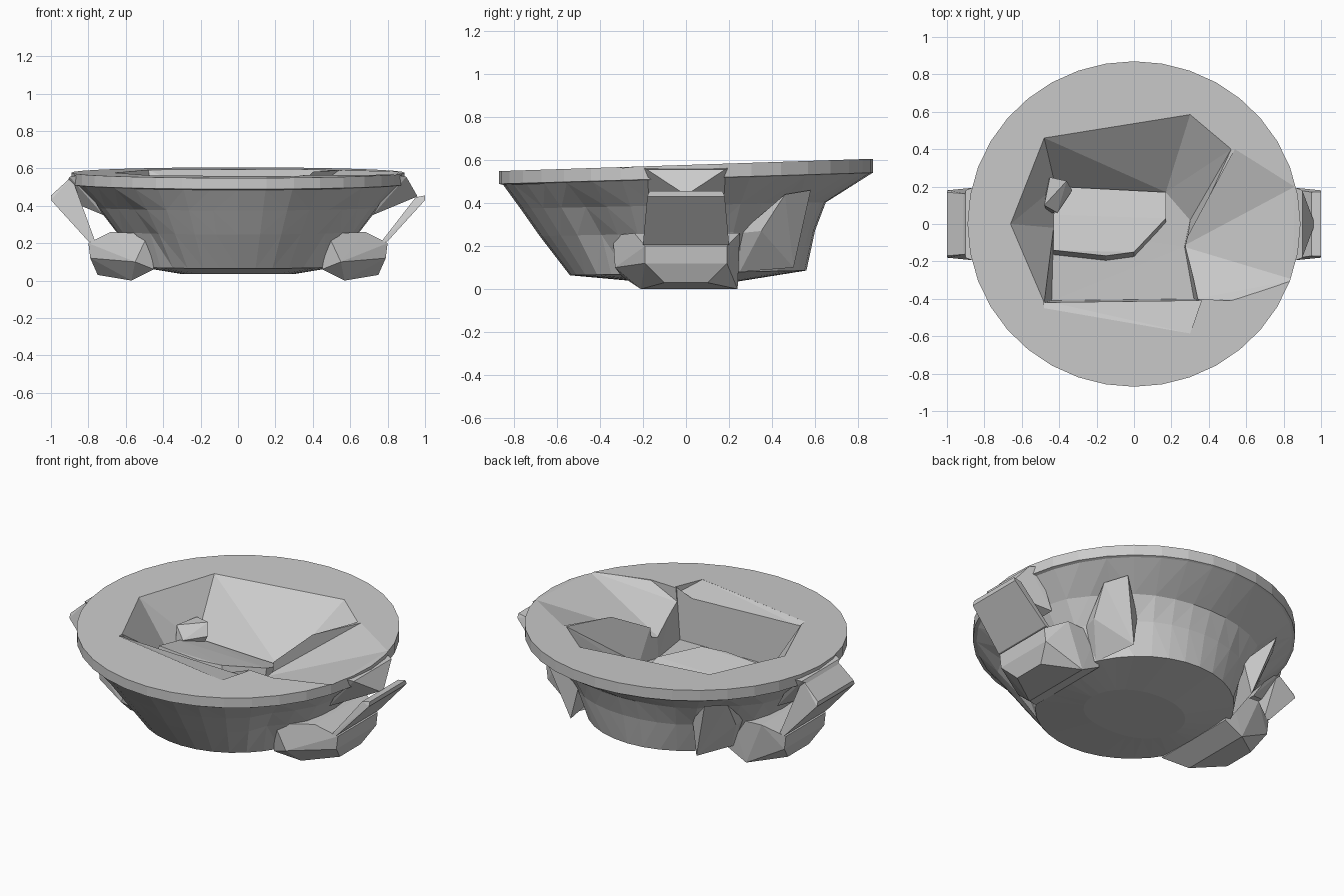
import bpy, bmesh
from math import sin, cos, tau, atan2, degrees

if "Cube" in bpy.data.objects:
    bpy.data.objects.remove(bpy.data.objects["Cube"])

N = 36


def finish(name, bm):
    bmesh.ops.recalc_face_normals(bm, faces=bm.faces)
    me = bpy.data.meshes.new(name)
    bm.to_mesh(me)
    bm.free()
    ob = bpy.data.objects.new(name, me)
    bpy.context.collection.objects.link(ob)
    return ob


def loft(name, rings):
    """Closed solid through rings with equal point counts."""
    bm = bmesh.new()
    vs = [[bm.verts.new(p) for p in r] for r in rings]
    n = len(vs[0])
    for a, b in zip(vs, vs[1:]):
        for i in range(n):
            j = (i + 1) % n
            bm.faces.new((a[i], a[j], b[j], b[i]))
    bm.faces.new(vs[0])
    bm.faces.new(vs[-1])
    bmesh.ops.triangulate(bm, faces=[f for f in bm.faces if len(f.verts) < N])
    return finish(name, bm)


def hull(name, pts):
    bm = bmesh.new()
    for p in pts:
        bm.verts.new(p)
    res = bmesh.ops.convex_hull(bm, input=bm.verts)
    junk = {v for v in res["geom_interior"] if isinstance(v, bmesh.types.BMVert)}
    bmesh.ops.delete(bm, geom=list(junk), context='VERTS')
    return finish(name, bm)


def carve(ob, cutter):
    cutter.hide_render = True
    cutter.hide_set(True)
    mod = ob.modifiers.new(cutter.name, 'BOOLEAN')
    mod.operation = 'DIFFERENCE'
    mod.object = cutter
    mod.solver = 'EXACT'


def rim_z(y):
    return 0.577 + 0.033 * y


def ring(front, side, back, z, tilt, notch=0.0):
    """Ring whose radius differs at front, sides and back, pinched on diagonals."""
    pts = []
    for i in range(N):
        a = tau * i / N
        s = sin(a)
        end = back if s > 0 else front
        r = side + (end - side) * s * s
        off = abs(abs(degrees(atan2(s, abs(cos(a))))) - 38)
        r -= notch * max(0, 1 - off / 14)
        x, y = r * cos(a), r * s
        pts.append((x, y, z + tilt * y))
    return pts


# Bowl body: flat base, flared wall, tilted rim band
bowl = loft("bowl", [
    ring(0.22, 0.3, 0.24, 0.035, 0),
    ring(0.54, 0.54, 0.56, 0.075, 0.02),
    ring(0.68, 0.65, 0.60, 0.26, 0.02, 0.06),
    ring(0.77, 0.75, 0.65, 0.39, 0.02, 0.04),
    ring(0.85, 0.87, 0.86, 0.51, 0.03),
    ring(0.87, 0.89, 0.87, 0.515, 0.03),
    ring(0.87, 0.89, 0.87, 0.577, 0.033),
])

# Angular hollow in the middle
opening = [(-.48, .46), (.30, .585), (.52, .40), (.28, -.12),
           (.35, -.41), (-.48, -.42), (-.66, 0)]
floor = [(-.42, .20, .29), (.17, .17, .29), (.30, .02, .28), (.27, -.12, .27),
         (.32, -.40, .26), (-.44, -.41, .26), (-.43, -.02, .28)]
hollow = loft("hollow_cutter", [
    floor,
    [(x, y, rim_z(y)) for x, y in opening],
    [(x, y, 0.80) for x, y in opening],
])

# Gently sunken panels at the right and front of the hollow
right_low = [(.86, -.30, .57), (.86, .20, .584), (.54, .40, .59),
             (.26, -.12, .39), (.33, -.40, .48), (.52, -.41, .56)]
front_low = [(-.48, -.45, .562), (.30, -.585, .557), (.36, -.41, .52),
             (-.48, -.41, .545)]
for name, low in (("right_panel_cutter", right_low), ("front_panel_cutter", front_low)):
    carve(bowl, hull(name, low + [(x, y, 0.80) for x, y, z in low]))
carve(bowl, hollow)

# Raised step on the hollow's floor, sloping down to the back
step = [(-.43, .05, .36), (-.40, .20, .32), (.17, .17, .32), (.17, .03, .36),
        (0, -.15, .40), (-.15, -.17, .40), (-.43, -.14, .40)]
hull("floor_step", step + [(x, y - .03, .24) for x, y, z in step])

# Rounded lump at the hollow's left wall
hull("left_lump", [(-.45, .25, .42), (-.36, .23, .42), (-.33, .18, .36),
                   (-.41, .06, .36), (-.48, .10, .42), (-.38, .19, .26),
                   (-.46, .24, .26), (-.46, .06, .26)])

# Side handles: foot block, slanted grip plate and wedge under the rim
for side, s in (("right", 1), ("left", -1)):
    def m(pts):
        return [(s * x, y, z) for x, y, z in pts]

    hull(side + "_handle_foot", m([
        (.57, -.21, .0), (.57, .24, .0), (.75, -.10, .03), (.75, .10, .03),
        (.79, -.19, .12), (.79, .19, .12), (.80, -.19, .20), (.80, .19, .20),
        (.48, -.34, .25), (.55, -.33, .10), (.68, -.24, .26), (.68, .25, .26),
        (.48, .25, .25), (.45, -.30, .06), (.45, .24, .06)]))
    grip = [(x, y * w, z) for y in (-1, 1) for x, z, w in
            ((.76, .20, .20), (.80, .21, .20), (1.0, .43, .18),
             (1.0, .455, .17), (.95, .445, .17))]
    if s < 0:   # the left grip reaches up to the rim
        grip += [(.89, -.16, .555), (.89, .16, .555)]
    hull(side + "_handle_grip", m(grip))
    hull(side + "_handle_wedge", m([
        (.85, -.20, .565), (.85, .20, .565), (.90, -.18, .555), (.90, .18, .555),
        (.96, -.02, .45), (.96, .02, .45), (.72, -.16, .35), (.72, .16, .35)]))

    # Pointed fin behind each handle
    fin = hull(side + "_back_fin", m([
        (.48, .25, .08), (.56, .25, .26), (.42, .50, .10), (.58, .35, .27),
        (.53, .58, .46), (.60, .46, .44), (.38, .48, .30)]))
    carve(fin, hollow)
